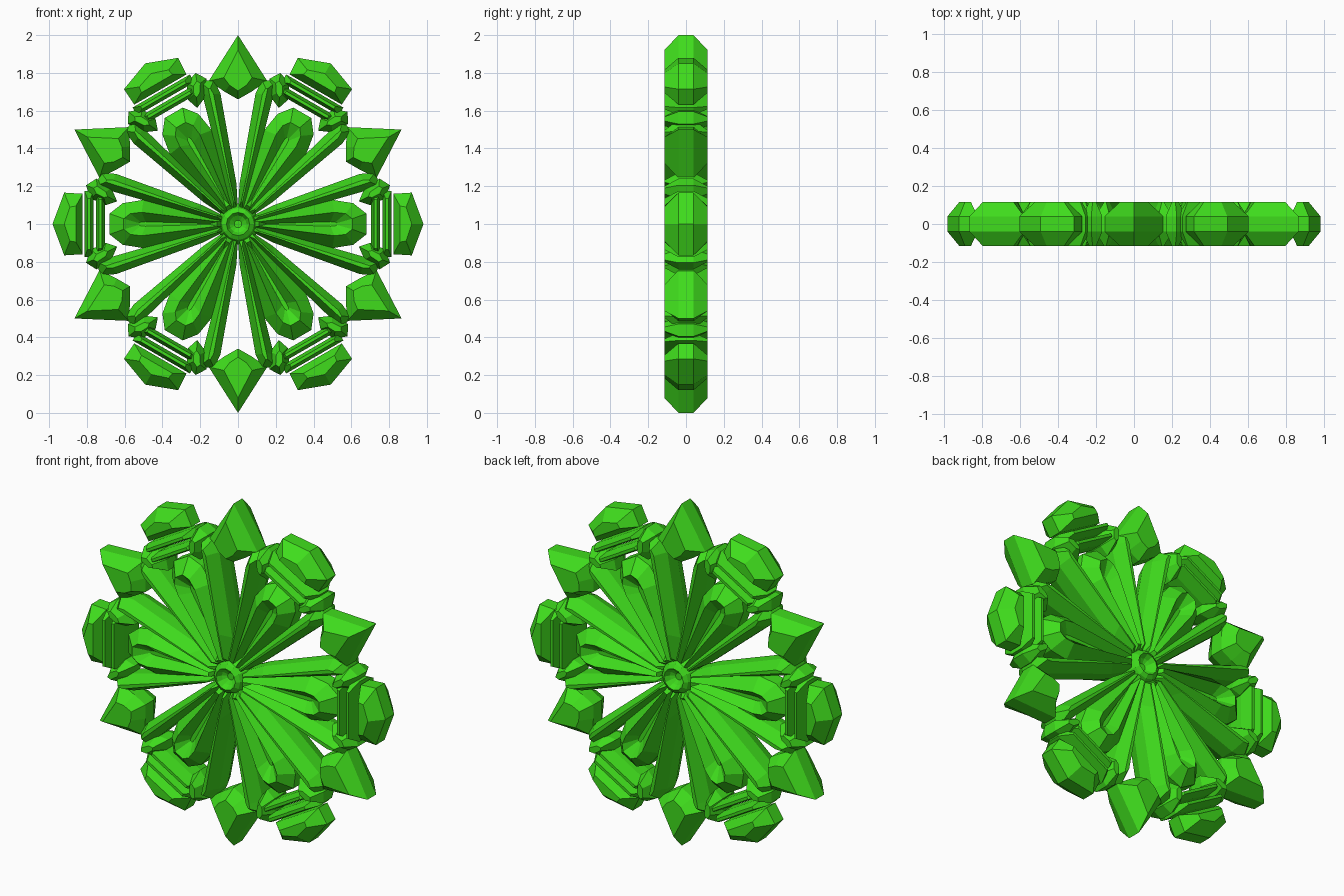
import bpy, bmesh
from math import pi, cos, sin

if "Cube" in bpy.data.objects:
    bpy.data.objects.remove(bpy.data.objects["Cube"])

EDGE, TOP = 0.04, 0.115      # half-depth of the rim and of the raised crests

green = bpy.data.materials.new("green")
green.diffuse_color = (0.05, 0.72, 0.012, 1)
green.use_nodes = True
green.node_tree.nodes["Principled BSDF"].inputs["Base Color"].default_value = green.diffuse_color


def sym(half):
    """Close a half outline by reflecting it across the arm axis."""
    return half + [(x, -z) for x, z in reversed(half) if abs(z) > 1e-6]


def flip(pts):
    return [(x, -z) for x, z in pts]


def add_facets(bm, layers):
    """Stack (outline, half-depth) layers, from rim to crest, on both sides."""
    stack = [(p, -d) for p, d in reversed(layers)] + layers
    rings = [[bm.verts.new((x, y, z)) for x, z in p] for p, y in stack]
    for a, b in zip(rings, rings[1:]):
        n = len(a)
        for i in range(n):
            j = (i + 1) % n
            bm.faces.new((a[i], a[j], b[j], b[i]))
    bm.faces.new(rings[0])
    bm.faces.new(rings[-1])


def make(name, solids, copies=6, offset=0.0):
    """Build one mesh and repeat it around the centre."""
    bm = bmesh.new()
    for layers in solids:
        add_facets(bm, layers)
    bmesh.ops.recalc_face_normals(bm, faces=bm.faces)
    me = bpy.data.meshes.new(name)
    bm.to_mesh(me)
    bm.free()
    me.materials.append(green)
    for k in range(copies):
        ob = bpy.data.objects.new(f"{name}_{k + 1}", me)
        ob.location = (0, 0, 1)
        ob.rotation_euler = (0, offset + k * pi / 3, 0)
        bpy.context.collection.objects.link(ob)


def pair(outline, crest):
    return [[(outline, EDGE), (crest, TOP)],
            [(flip(outline), EDGE), (flip(crest), TOP)]]


# Long ridged spokes, two per arm
make("spoke_pair", pair(
    [(.06, 0), (.69, .18), (.755, .20), (.725, .272), (.645, .265), (.19, .10), (.06, .035)],
    [(.11, .037), (.67, .212), (.70, .222), (.695, .232), (.66, .232), (.24, .086), (.11, .045)]))

# Teardrop petal with a valley along its middle
make("petal", [[
    (sym([(.06, .02), (.50, .128), (.61, .11), (.68, .055)]), EDGE),
    (sym([(.11, .012), (.51, .062), (.57, .055), (.605, .028)]), TOP),
    (sym([(.15, .002), (.49, .012), (.515, .010), (.525, .005)]), .06)]])

# Small faceted links between spokes and outer gems
make("link_pair", pair(
    [(.64, .12), (.70, .10), (.78, .135), (.805, .205), (.75, .24), (.67, .19)],
    [(.69, .145), (.71, .14), (.75, .16), (.765, .19), (.745, .20), (.70, .17)]))

# Outer gem cap
make("gem_cap", [[
    (sym([(.822, .16), (.92, .166), (.982, 0)]), EDGE),
    (sym([(.858, .095), (.89, .09), (.92, 0)]), TOP)]])

# Ridged strips behind the gem cap
strips = []
for x0, x1, h in ((.765, .813, .175), (.705, .753, .17)):
    m = (x0 + x1) / 2
    strips.append([(sym([(x0, h), (x1, h)]), EDGE),
                   (sym([(m - .008, h - .04), (m + .008, h - .04)]), TOP)])
make("gem_strips", strips)

# Pointed spikes between the arms
make("spike", [[
    (sym([(1.0, 0), (.757, .155), (.70, .07), (.66, 0)]), EDGE),
    (sym([(.92, 0), (.775, .075), (.735, .045), (.705, 0)]), TOP)]], offset=pi / 6)


# Central hub with a dished face
def circle(r):
    return [(r * cos(i * pi / 6), r * sin(i * pi / 6)) for i in range(12)]


make("hub", [[(circle(.11), EDGE), (circle(.085), .10), (circle(.062), TOP),
              (circle(.045), .085), (circle(.02), .068)]], copies=1)
